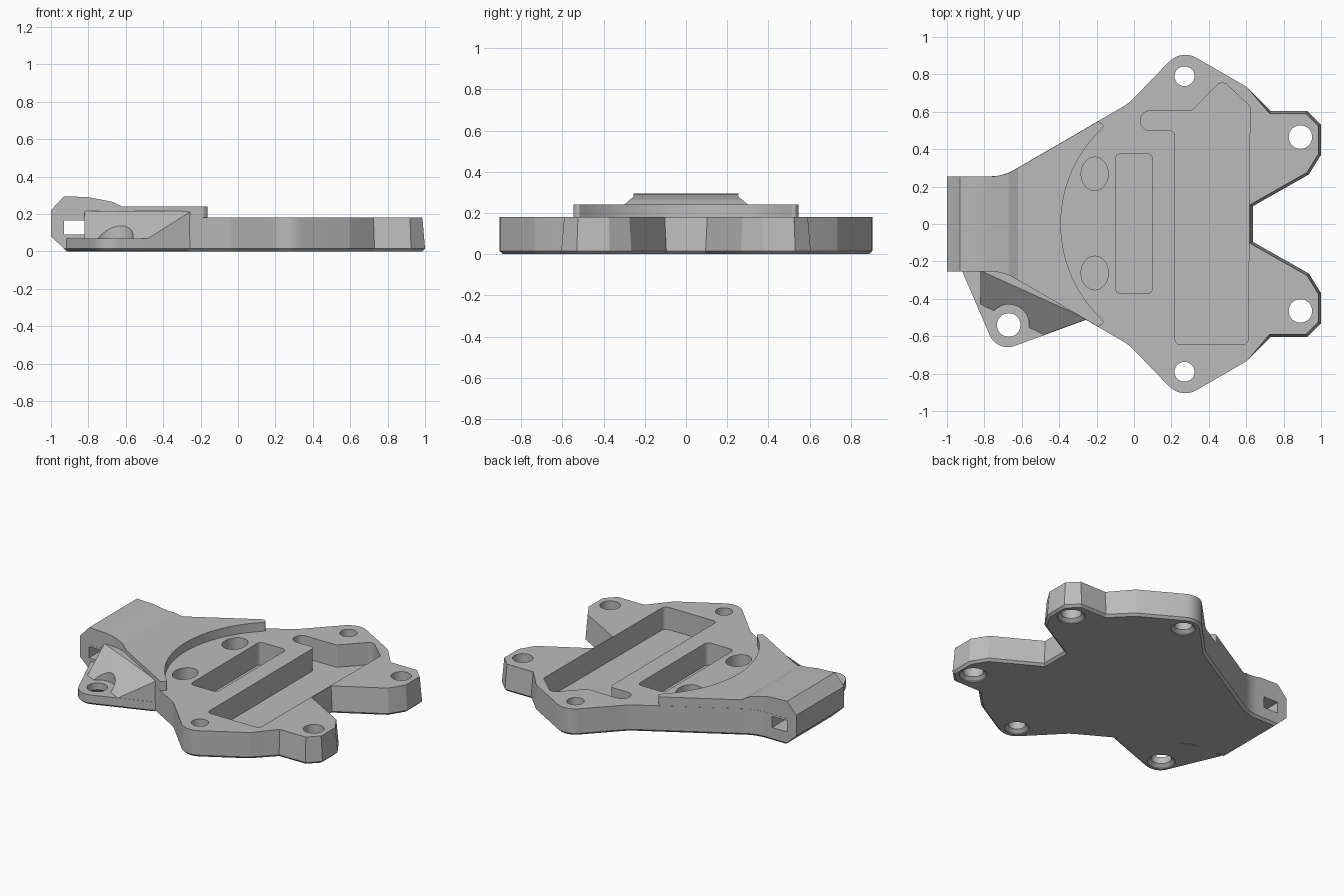
import bpy, bmesh, math
from mathutils import Vector

cube = bpy.data.objects.get("Cube")
if cube:
    bpy.data.objects.remove(cube, do_unlink=True)

grey = bpy.data.materials.new("plain grey")
grey.use_nodes = True
colour = (0.5, 0.5, 0.5, 1)
grey.diffuse_color = colour
grey.node_tree.nodes["Principled BSDF"].inputs["Base Color"].default_value = colour


def fillet(corners, steps=8):
    """Round each (x, y, radius) corner of a closed outline."""
    out = []
    for i, (x, y, r) in enumerate(corners):
        p = Vector((x, y))
        if not r:
            out.append(p)
            continue
        a = (Vector(corners[i - 1][:2]) - p).normalized()
        b = (Vector(corners[(i + 1) % len(corners)][:2]) - p).normalized()
        half = a.angle(b) / 2
        centre = p + (a + b).normalized() * r / math.sin(half)
        reach = r / math.tan(half)
        start, end = p + a * reach - centre, p + b * reach - centre
        first = math.atan2(start.y, start.x)
        sweep = math.atan2(end.y, end.x) - first
        sweep = (sweep + math.pi) % math.tau - math.pi
        for k in range(steps + 1):
            t = first + sweep * k / steps
            out.append(centre + Vector((math.cos(t), math.sin(t))) * r)
    return out


def inset(points, amount):
    """Move an anticlockwise outline inward; amount is a function of the point."""
    out = []
    for i, p in enumerate(points):
        d1 = (p - points[i - 1]).normalized()
        d2 = (points[(i + 1) % len(points)] - p).normalized()
        n1, n2 = Vector((-d1.y, d1.x)), Vector((-d2.y, d2.x))
        out.append(p + (n1 + n2) * amount(p) / (1 + n1.dot(n2)))
    return out


def finish(name, bm):
    bmesh.ops.recalc_face_normals(bm, faces=bm.faces)
    mesh = bpy.data.meshes.new(name)
    bm.to_mesh(mesh)
    bm.free()
    mesh.materials.append(grey)
    obj = bpy.data.objects.new(name, mesh)
    bpy.context.collection.objects.link(obj)
    return obj


def loft(name, layers):
    """Solid through stacked (outline, z) layers."""
    bm = bmesh.new()
    rings = [[bm.verts.new((p[0], p[1], z)) for p in pts] for pts, z in layers]
    for low, high in zip(rings, rings[1:]):
        for i in range(len(low)):
            bm.faces.new((low[i - 1], low[i], high[i], high[i - 1]))
    bm.faces.new(rings[0])
    bm.faces.new(rings[-1])
    return finish(name, bm)


def combine(target, other, operation):
    mod = target.modifiers.new(operation, 'BOOLEAN')
    mod.operation, mod.object, mod.solver = operation, other, 'EXACT'
    bpy.context.view_layer.objects.active = target
    bpy.ops.object.modifier_apply(modifier=mod.name)
    bpy.data.objects.remove(other, do_unlink=True)


def circle(x, y, rx, ry=None, n=32):
    return [Vector((x + rx * math.cos(math.tau * k / n),
                    y + (ry or rx) * math.sin(math.tau * k / n))) for k in range(n)]


def mirrored(half):
    return half + [(x, -y, r) for x, y, r in reversed(half)]


CHAMFER, DECK, FLOOR = 0.015, 0.18, 0.03

# Main plate with drafted prongs and a chamfered underside
outline = fillet(mirrored([
    (0.635, 0.095, 0), (0.935, 0.265, 0), (1, 0.37, 0), (1, 0.53, 0),
    (0.925, 0.605, 0), (0.73, 0.605, 0), (0.6, 0.735, 0.06), (0.253, 0.935, 0.12),
    (-0.03, 0.644, 0.2), (-0.7, 0.255, 0.25), (-0.93, 0.255, 0)]))
body = loft("mounting_plate", [
    (inset(outline, lambda p: CHAMFER), 0),
    (outline, CHAMFER),
    (inset(outline, lambda p: 0.014 if p.x > 0.63 and abs(p.y) < 0.61 else 0), DECK)])

# Raised neck, cut by its side profile and ending in a curved step
arc = [(0.31 + 0.7 * math.cos(t), 0.7 * math.sin(t), 0)
       for t in (math.radians(225 - 90 * k / 28) for k in range(29))]
neck_line = mirrored([(-0.155, 0.525, 0.015), (-0.19, 0.551, 0.015),
                      (-0.7, 0.255, 0.25), (-1.1, 0.255, 0)])
neck_outline = inset(fillet(neck_line + arc), lambda p: 0.001)
neck = loft("neck", [(neck_outline, 0), (neck_outline, 0.4)])
side = [(-0.93, CHAMFER), (0, CHAMFER), (0, 0.24), (-0.62, 0.24), (-0.67, 0.265),
        (-0.8, 0.29), (-0.93, 0.295), (-1, 0.22), (-1, 0.08)]
profile = loft("neck_profile", [(side, -1), (side, 1)])
profile.rotation_euler.x = math.pi / 2
bpy.context.view_layer.update()
combine(neck, profile, 'INTERSECT')
combine(body, neck, 'UNION')

# Low side ear
ear_line = fillet([(-0.92, -0.25, 0), (-0.732, -0.686, 0.105),
                   (-0.25, -0.51, 0), (-0.3, -0.4, 0), (-0.8, -0.2, 0)])
ear = loft("side_ear", [(inset(ear_line, lambda p: CHAMFER), 0.001),
                        (ear_line, CHAMFER), (ear_line, 0.07)])
combine(body, ear, 'UNION')

# Sloped gusset between ear and neck, relieved around the bolt
bm = bmesh.new()
foot = [(-0.82, -0.43), (-0.48, -0.592), (-0.25, -0.508), (-0.3, -0.42), (-0.82, -0.2)]
crest = [(-0.82, -0.25), (-0.25, -0.508), (-0.3, -0.42), (-0.82, -0.2)]
for pts, z in ((foot, 0.03), (foot[:2], 0.07), (crest, 0.215)):
    for x, y in pts:
        bm.verts.new((x, y, z))
hull = bmesh.ops.convex_hull(bm, input=bm.verts)
bmesh.ops.delete(bm, geom=[v for v in bm.verts if not v.link_faces], context='VERTS')
bmesh.ops.dissolve_limit(bm, angle_limit=0.02, verts=bm.verts, edges=bm.edges)
gusset = finish("gusset", bm)
relief = circle(-0.67, -0.54, 0.11)
combine(gusset, loft("relief", [(relief, 0.06), (relief, 0.4)]), 'DIFFERENCE')
combine(body, gusset, 'UNION')

# Deck pockets and oval recesses
r = 0.03
pockets = [
    fillet([(x, y, r) for x, y in ((-0.1, -0.37), (0.1, -0.37), (0.1, 0.375), (-0.1, 0.375))]),
    fillet([(0.22, -0.645, r), (0.61, -0.645, r), (0.62, 0.63, r), (0.47, 0.77, 0.04),
            (0.31, 0.605, r), (0.035, 0.605, 0.05), (0.035, 0.5, 0.05), (0.22, 0.5, r)]),
    circle(-0.21, 0.268, 0.073, 0.09), circle(-0.21, -0.262, 0.073, 0.09)]
for pts in pockets:
    combine(body, loft("pocket", [(pts, FLOOR), (pts, 0.4)]), 'DIFFERENCE')

# Bolt holes, countersunk from below
bolts = [(-0.67, -0.54, 0.063)]
for s in (1, -1):
    bolts += [(0.27, s * 0.79, 0.053), (0.89, s * 0.465, 0.063)]
for x, y, r in bolts:
    thin, wide = circle(x, y, r), circle(x, y, r + 0.022)
    combine(body, loft("bolt", [(wide, -0.01), (wide, 0.006), (thin, 0.025), (thin, 0.4)]),
            'DIFFERENCE')

# Square strap slot through the neck
slot = [(-0.931, -0.4), (-0.82, -0.4), (-0.82, 0.4), (-0.931, 0.4)]
combine(body, loft("slot", [(slot, 0.09), (slot, 0.165)]), 'DIFFERENCE')

bpy.ops.object.select_all(action='DESELECT')
body.select_set(True)
bpy.context.view_layer.objects.active = body
bpy.ops.object.shade_smooth_by_angle(angle=math.radians(25))
